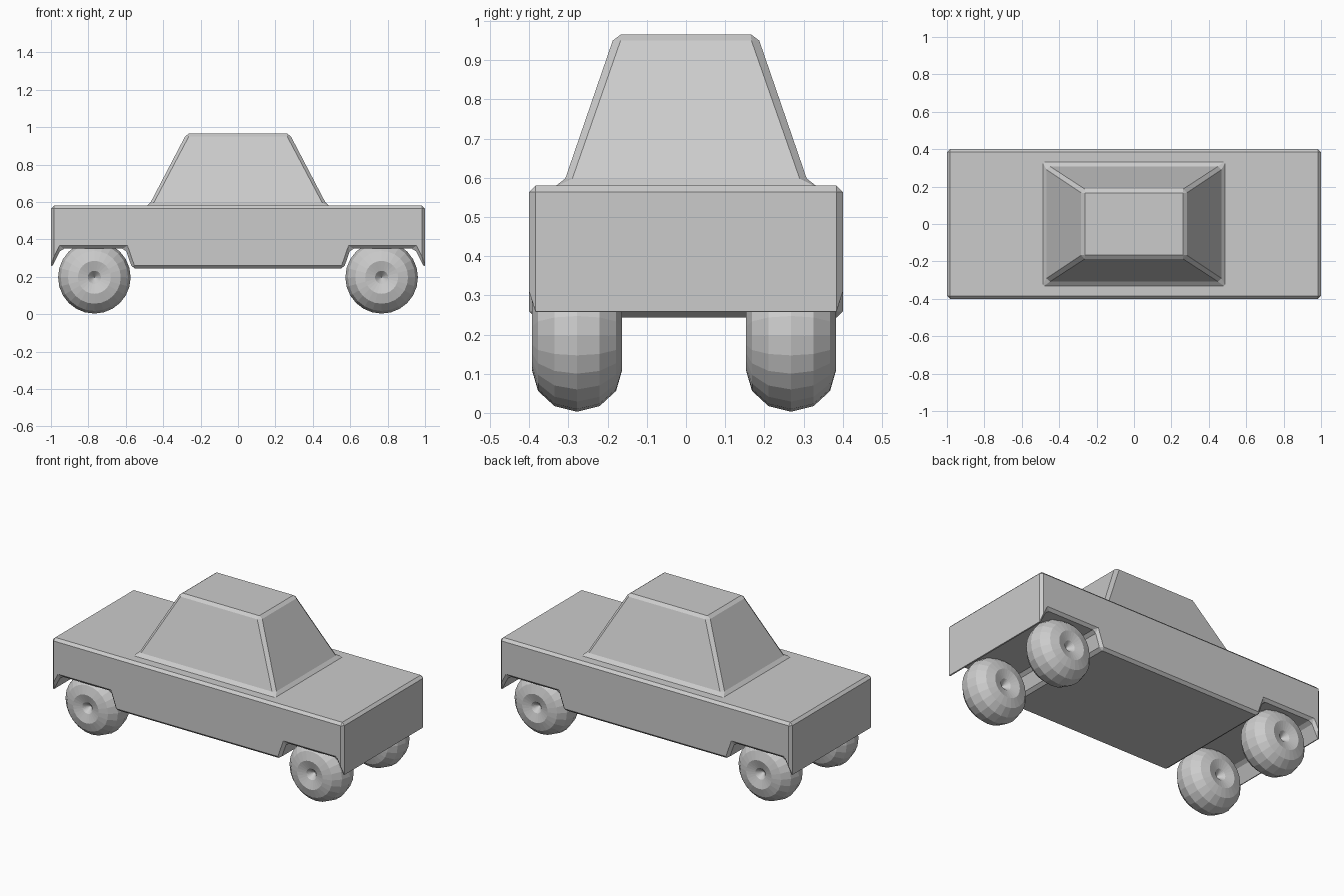
import bpy, bmesh
from math import pi

if "Cube" in bpy.data.objects:
    bpy.data.objects.remove(bpy.data.objects["Cube"])


def add_mesh(name, bm):
    bmesh.ops.recalc_face_normals(bm, faces=bm.faces)
    mesh = bpy.data.meshes.new(name)
    bm.to_mesh(mesh)
    bm.free()
    obj = bpy.data.objects.new(name, mesh)
    bpy.context.collection.objects.link(obj)
    return obj


# Body: side profile with wheel wells, extruded across the width and chamfered
half = [(0.565, 0.243), (0.602, 0.35), (0.945, 0.35), (1.0, 0.243), (1.0, 0.58)]
profile = half + [(-x, z) for x, z in reversed(half)]
bm = bmesh.new()
side = bm.faces.new([bm.verts.new((x, -0.4, z)) for x, z in profile])
ext = bmesh.ops.extrude_face_region(bm, geom=[side], use_keep_orig=True)
new_verts = [g for g in ext["geom"] if isinstance(g, bmesh.types.BMVert)]
bmesh.ops.translate(bm, verts=new_verts, vec=(0, 0.8, 0))
body = add_mesh("body", bm)
bevel = body.modifiers.new("chamfer", "BEVEL")
bevel.width = 0.016
bevel.segments = 1
bevel.limit_method = "ANGLE"

# Cabin: stacked corner-cut rectangles (half x, half y, z, corner cut)
rings = [(0.49, 0.335, 0.577, 0.004),
         (0.467, 0.308, 0.598, 0.018),
         (0.283, 0.187, 0.95, 0.02),
         (0.263, 0.167, 0.965, 0.002)]
bm = bmesh.new()
loops = []
for hx, hy, z, c in rings:
    corners = [(hx, hy - c), (hx - c, hy), (c - hx, hy), (-hx, hy - c),
               (-hx, c - hy), (c - hx, -hy), (hx - c, -hy), (hx, c - hy)]
    loops.append([bm.verts.new((x, y, z)) for x, y in corners])
for low, high in zip(loops, loops[1:]):
    for i in range(8):
        j = (i + 1) % 8
        bm.faces.new((low[i], low[j], high[j], high[i]))
bm.faces.new(loops[0])
bm.faces.new(loops[-1])
add_mesh("cabin", bm)

# Wheels: fat faceted rings with a small hub dimple
for end, x in (("left", -0.768), ("right", 0.768)):
    for row, y in (("front", -0.278), ("back", 0.268)):
        bpy.ops.mesh.primitive_torus_add(
            major_segments=24, minor_segments=12, major_radius=0.088,
            minor_radius=0.106, location=(x, y, 0.197), rotation=(pi / 2, 0, 0))
        wheel = bpy.context.object
        wheel.name = f"{row}_{end}_wheel"
        wheel.scale = (1, 1, 1.085)
